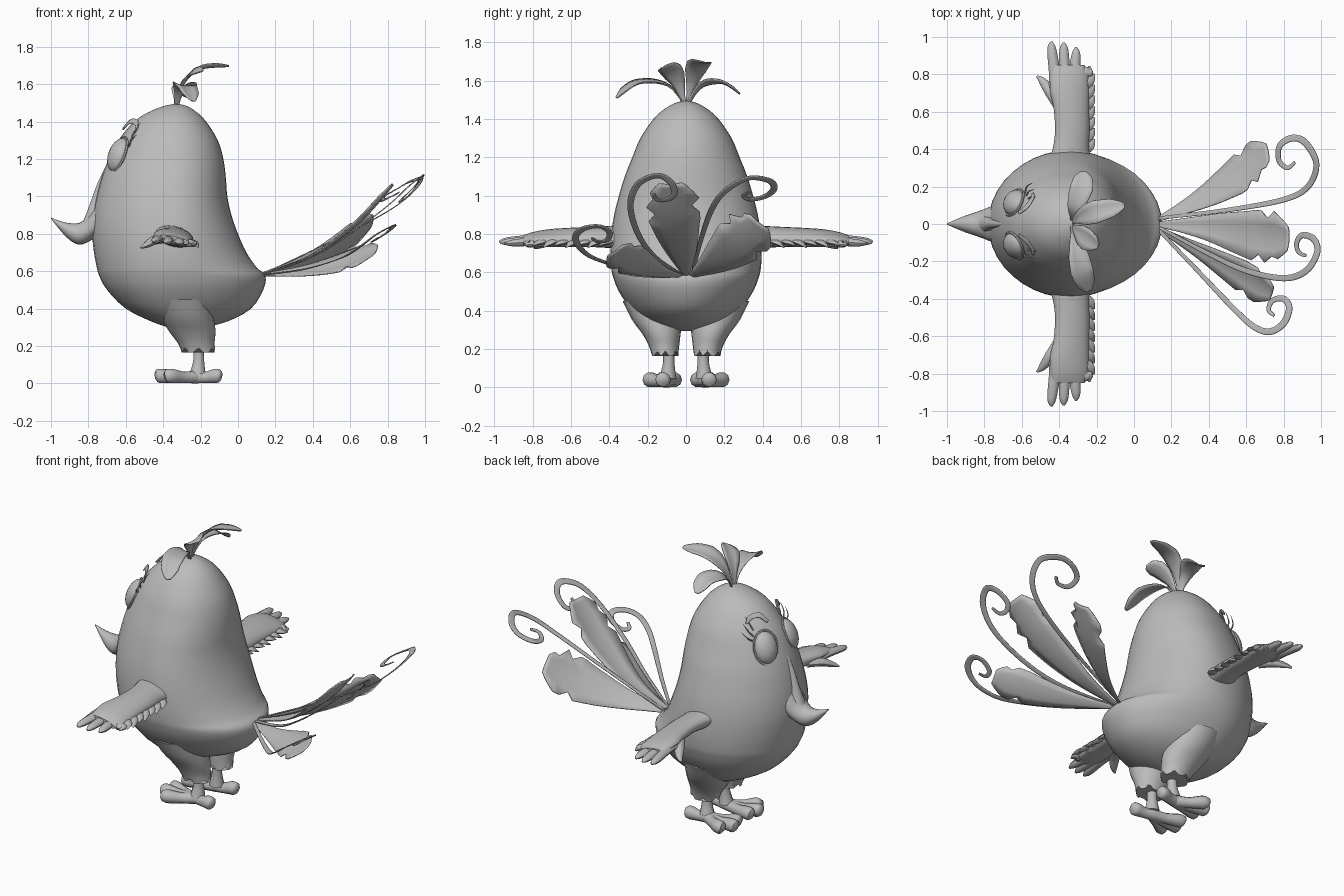
import bpy, bmesh, math
from mathutils import Vector as V

grey = bpy.data.materials.new("plain grey")
grey.diffuse_color = (0.5, 0.5, 0.5, 1)


def finish(name, bm, angle=40):
    bmesh.ops.recalc_face_normals(bm, faces=bm.faces)
    me = bpy.data.meshes.new(name)
    bm.to_mesh(me)
    bm.free()
    ob = bpy.data.objects.new(name, me)
    bpy.context.collection.objects.link(ob)
    me.materials.append(grey)
    bpy.ops.object.select_all(action='DESELECT')
    ob.select_set(True)
    bpy.context.view_layer.objects.active = ob
    bpy.ops.object.shade_smooth_by_angle(angle=math.radians(angle))
    return ob


def skin(name, rings, angle=40):
    """Joins closed rings of points and caps both ends."""
    bm = bmesh.new()
    vs = [[bm.verts.new(p) for p in r] for r in rings]
    n = len(rings[0])
    for a, b in zip(vs, vs[1:]):
        for i in range(n):
            bm.faces.new((a[i], a[(i + 1) % n], b[(i + 1) % n], b[i]))
    bm.faces.new(vs[0])
    bm.faces.new(vs[-1])
    return finish(name, bm, angle)


def smooth(pts, steps=5):
    """Catmull-Rom interpolation through tuples of any length."""
    out = []
    for i in range(len(pts) - 1):
        a, b, c, d = (pts[max(i - 1, 0)], pts[i], pts[i + 1], pts[min(i + 2, len(pts) - 1)])
        for k in range(steps):
            t = k / steps
            out.append(tuple(0.5 * (2 * q + (r - p) * t + (2 * p - 5 * q + 4 * r - s) * t * t
                             + (3 * q - p - 3 * r + s) * t ** 3) for p, q, r, s in zip(a, b, c, d)))
    return out + [tuple(pts[-1])]


def ellipse(c, u, v, n=20):
    return [V(c) + V(u) * math.cos(k * math.tau / n) + V(v) * math.sin(k * math.tau / n) for k in range(n)]


def tube(name, pts, up=(0, 0, 1), flat=1.0, n=10):
    """Round tube through (x, y, z, radius); flat squashes it along up."""
    pts = smooth(pts, 4)
    rings = []
    for i, p in enumerate(pts):
        t = (V(pts[min(i + 1, len(pts) - 1)][:3]) - V(pts[max(i - 1, 0)][:3])).normalized()
        side = t.cross(V(up)).normalized()
        r = max(p[3], 0.001)
        rings.append(ellipse(p[:3], side * r, side.cross(t) * r * flat, n))
    return skin(name, rings)


def ribbon(name, pts, normal, widths, notches=(), cup=0.0, steps=6):
    """Thin feather blade along a path, with optional notches in its edges."""
    path = [V(p) for p in smooth(pts, steps)]
    m = len(path) - 1
    bm, rows = bmesh.new(), []
    for i, p in enumerate(path):
        f = i / m * (len(widths) - 1)
        k = min(int(f), len(widths) - 2)
        w = widths[k] + (widths[k + 1] - widths[k]) * (f - k)
        t = (path[min(i + 1, m)] - path[max(i - 1, 0)]).normalized()
        side = t.cross(V(normal)).normalized()
        nor = side.cross(t)
        row = []
        for e in (-1, -0.5, 0, 0.5, 1):
            cut = 0.72 if (abs(e) == 1 and i * e in notches) else 1
            row.append(bm.verts.new(p + side * w * e * cut + nor * w * cup * e * e))
        rows.append(row)
    for a, b in zip(rows, rows[1:]):
        for j in range(4):
            bm.faces.new((a[j], a[j + 1], b[j + 1], b[j]))
    ob = finish(name, bm)
    mod = ob.modifiers.new("thickness", 'SOLIDIFY')
    mod.thickness, mod.offset = 0.006, 0
    return ob


# Body: egg sections as (z, front x, back x, half width)
body = [(0.295, -0.36, -0.2, 0.06), (0.33, -0.46, -0.06, 0.19), (0.4, -0.6, 0.07, 0.28),
        (0.5, -0.7, 0.135, 0.35), (0.575, -0.742, 0.147, 0.38), (0.62, -0.755, 0.1, 0.39),
        (0.7, -0.77, 0.045, 0.395), (0.8, -0.78, 0.0, 0.39), (0.9, -0.775, -0.035, 0.375),
        (1.0, -0.757, -0.057, 0.35), (1.1, -0.73, -0.065, 0.32), (1.2, -0.692, -0.078, 0.28),
        (1.3, -0.64, -0.108, 0.238), (1.4, -0.555, -0.17, 0.17), (1.45, -0.48, -0.22, 0.115),
        (1.482, -0.4, -0.27, 0.06), (1.495, -0.34, -0.32, 0.01)]
rings = []
for z, f, b, w in smooth(body, 3):
    c = -0.34
    rings.append([V((c + math.cos(a) * ((b - c) if math.cos(a) > 0 else (c - f)), math.sin(a) * w, z))
                  for a in (k * math.tau / 40 for k in range(40))])
skin("body", rings, 50)

# Beak: drooping cone with an upturned tip, and a bridge between the eyes
beak = [(-0.68, 0.88, 0.1, 0.09), (-0.75, 0.87, 0.098, 0.085), (-0.8, 0.825, 0.08, 0.068),
        (-0.85, 0.80, 0.062, 0.058), (-0.9, 0.812, 0.045, 0.045), (-0.95, 0.843, 0.025, 0.025),
        (-1.0, 0.884, 0.003, 0.003)]
skin("beak", [ellipse((x, 0, z), (0, w, 0), (0, 0, h)) for x, z, w, h in smooth(beak, 3)])
tube("beak_bridge", [(-0.78, 0, 0.85, 0.055), (-0.765, 0, 0.95, 0.03), (-0.735, 0, 1.06, 0.02),
                     (-0.69, 0, 1.17, 0.012)], up=(1, 0, 0))

for s, tag in ((1, "right"), (-1, "left")):
    # Eye: domed oval set in a thin rim
    nor = V((-0.82, 0.42 * s, 0.36)).normalized()
    lat = nor.cross(V((0, 0, 1))).normalized()
    upv = lat.cross(nor)
    eye = V((-0.635, 0.113 * s, 1.22))
    skin("eye_" + tag, [ellipse(eye + nor * 0.055 * math.sin(a), lat * 0.073 * math.cos(a), upv * 0.097 * math.cos(a), 24)
                        for a in (-1.5 + 3.0 * k / 12 for k in range(13))])
    tube("eye_rim_" + tag, [tuple(eye + nor * 0.006 + lat * 0.076 * math.cos(a) + upv * 0.1 * math.sin(a)) + (0.007,)
                            for a in (k * math.tau / 12 for k in range(13))], up=nor, n=6)
    # Lashes and brow
    for k in range(3):
        a = 0.55 + 0.3 * k
        out = -lat * s * math.cos(a) if (lat.y * s) < 0 else lat * s * math.cos(a)
        out = V((0, s, 0)) * math.cos(a) * 0.9 + upv * math.sin(a) + V((0.35, 0, 0))
        p = eye + V((0.035, 0.058 * s * math.cos(a) * 1.2, 0.0)) + upv * 0.095 * math.sin(a)
        q = p + out * 0.045 + nor * 0.015
        r = p + out * 0.08 + V((0, 0, 0.025))
        tube("lash_" + tag + str(k), [tuple(p) + (0.005,), tuple(q) + (0.004,), tuple(r) + (0.001,)], up=nor, n=5)
    ribbon("brow_" + tag, [(-0.615, 0.06 * s, 1.36), (-0.577, 0.09 * s, 1.4), (-0.545, 0.135 * s, 1.395),
                           (-0.54, 0.165 * s, 1.365)], (-0.75, 0.35 * s, 0.6), (0.009, 0.015, 0.015, 0.006))

    # Wing arm, four fingers, thumb and ragged rear feathers
    arm = [(0.3, -0.345, 0.785, 0.12, 0.06), (0.4, -0.338, 0.785, 0.097, 0.055), (0.5, -0.33, 0.785, 0.092, 0.05),
           (0.62, -0.335, 0.782, 0.095, 0.047), (0.72, -0.345, 0.778, 0.105, 0.043),
           (0.8, -0.345, 0.772, 0.1, 0.034), (0.85, -0.35, 0.768, 0.085, 0.02)]
    skin("arm_" + tag, [ellipse((x, y * s, z), (w, 0, -0.18 * w), (0, 0, h)) for y, x, z, w, h in smooth(arm, 3)])
    for k, (x0, x1, y1) in enumerate(((-0.425, -0.44, 0.975), (-0.372, -0.375, 0.97),
                                      (-0.318, -0.31, 0.945), (-0.268, -0.24, 0.845))):
        tube("finger_%s%d" % (tag, k), [(x0, 0.72 * s, 0.778 - 0.008 * k, 0.028), (x0, 0.81 * s, 0.775 - 0.008 * k, 0.03),
             (x1, (y1 - 0.04) * s, 0.765 - 0.006 * k, 0.024), (x1, y1 * s, 0.76 - 0.006 * k, 0.006)], flat=0.75)
    tube("thumb_" + tag, [(-0.4, 0.64 * s, 0.775, 0.035), (-0.45, 0.71 * s, 0.765, 0.03),
                          (-0.49, 0.765 * s, 0.74, 0.02), (-0.52, 0.79 * s, 0.725, 0.005)], flat=0.8)
    for k in range(7):
        y = 0.42 + 0.058 * k
        tube("wing_feather_%s%d" % (tag, k), [(-0.3, (y - 0.03) * s, 0.77, 0.035), (-0.24, y * s, 0.755, 0.032),
             (-0.212, (y + 0.035) * s, 0.74 - 0.012 * (k % 2), 0.003)], flat=0.4, n=8)

    # Thigh with a ragged hem
    thigh = [(0.45, -0.3, 0.17, 0.16, 0.16), (0.35, -0.27, 0.15, 0.14, 0.13), (0.28, -0.245, 0.128, 0.125, 0.1),
             (0.22, -0.225, 0.115, 0.1, 0.08), (0.175, -0.212, 0.11, 0.09, 0.07)]
    rings = [ellipse((x, y * s, z), (a, 0, 0), (0, b, 0)) for z, x, y, a, b in smooth(thigh, 3)]
    for k, p in enumerate(rings[-1]):
        p.z += 0.018 if k % 3 == 0 else -0.01
    skin("thigh_" + tag, rings)
    # Shin and foot with three front toes and a heel
    tube("shin_" + tag, [(-0.21, 0.09 * s, 0.24, 0.032), (-0.21, 0.09 * s, 0.13, 0.03),
                         (-0.215, 0.095 * s, 0.05, 0.045)], up=(1, 0, 0))
    for k, (x, y) in enumerate(((-0.39, 0.062), (-0.41, 0.125), (-0.36, 0.185), (-0.12, 0.12))):
        m = (x - 0.22) / 2
        dx = 0.035 * (1 if x > -0.2 else -1)
        tube("toe_%s%d" % (tag, k), [(-0.22, 0.1 * s, 0.035, 0.036), (m, (0.1 + y) / 2 * s, 0.032, 0.032),
             (x, y * s, 0.04, 0.04), (x + dx * 0.7, y * s, 0.038, 0.033), (x + dx, y * s, 0.036, 0.012)])

# Crest feathers
crest_w = (0.012, 0.016, 0.035, 0.055, 0.062, 0.05, 0.012)
crest = (((-0.33, 0.01, 1.48), (-0.29, 0.035, 1.6), (-0.2, 0.065, 1.68), (-0.05, 0.1, 1.695)),
         ((-0.33, 0.01, 1.48), (-0.32, 0.08, 1.57), (-0.28, 0.19, 1.585), (-0.27, 0.28, 1.53)),
         ((-0.33, -0.01, 1.48), (-0.3, -0.04, 1.58), (-0.25, -0.08, 1.65), (-0.19, -0.12, 1.67)),
         ((-0.33, -0.01, 1.48), (-0.31, -0.1, 1.575), (-0.28, -0.25, 1.585), (-0.24, -0.36, 1.51)))
for k, (pts, n) in enumerate(zip(crest, ((-0.6, 0, 0.8), (0, 0.5, 0.9), (-0.7, 0, 0.7), (0.2, -0.3, 0.9)))):
    ribbon("crest_feather_%d" % k, pts, n, crest_w, cup=0.2)

# Broad tail feathers
fan = (0.008, 0.035, 0.07, 0.105, 0.135, 0.14, 0.06)
ribbon("tail_feather_high", [(0.12, 0, 0.58), (0.4, -0.02, 0.68), (0.65, -0.06, 0.86), (0.83, -0.08, 1.06)],
       (-0.5, 0, 0.7), fan, (13, -14, 15), 0.15)
ribbon("tail_feather_side", [(0.12, 0.02, 0.58), (0.36, 0.13, 0.64), (0.57, 0.26, 0.74), (0.72, 0.38, 0.86)],
       (-0.6, 0.45, 0.7), fan, (14, -13, 16), 0.15)
ribbon("tail_feather_low", [(0.12, -0.02, 0.58), (0.37, -0.15, 0.6), (0.58, -0.27, 0.645), (0.74, -0.37, 0.71)],
       (-0.3, -0.35, 0.6), [w * 0.75 for w in fan], (13, -15), 0.15)

# Curled tail plumes
plume = (0.008, 0.014, 0.017, 0.019, 0.017, 0.014, 0.008)
ribbon("tail_curl_right", [(0.12, 0.03, 0.58), (0.5, 0.075, 0.76), (0.8, 0.13, 0.92), (0.93, 0.2, 1.02),
       (0.975, 0.32, 1.09), (0.92, 0.43, 1.08), (0.85, 0.46, 1.04), (0.78, 0.42, 1.0), (0.775, 0.34, 0.98),
       (0.82, 0.3, 1.0), (0.86, 0.33, 1.02)], (-0.55, 0, 0.8), plume)
ribbon("tail_curl_middle", [(0.12, -0.01, 0.58), (0.4, -0.16, 0.68), (0.6, -0.25, 0.8), (0.8, -0.29, 0.95),
       (0.92, -0.25, 1.06), (0.98, -0.15, 1.105), (0.96, -0.08, 1.07), (0.9, -0.06, 1.01), (0.87, -0.1, 0.98),
       (0.88, -0.15, 0.98), (0.92, -0.17, 1.01)], (-0.6, 0, 0.75), plume)
ribbon("tail_curl_left", [(0.12, -0.02, 0.58), (0.35, -0.26, 0.61), (0.55, -0.47, 0.67), (0.65, -0.555, 0.73),
       (0.73, -0.575, 0.79), (0.8, -0.53, 0.83), (0.83, -0.45, 0.84), (0.8, -0.4, 0.81), (0.74, -0.41, 0.77),
       (0.72, -0.46, 0.76), (0.75, -0.49, 0.78)], (-0.4, 0.1, 0.85), plume)
